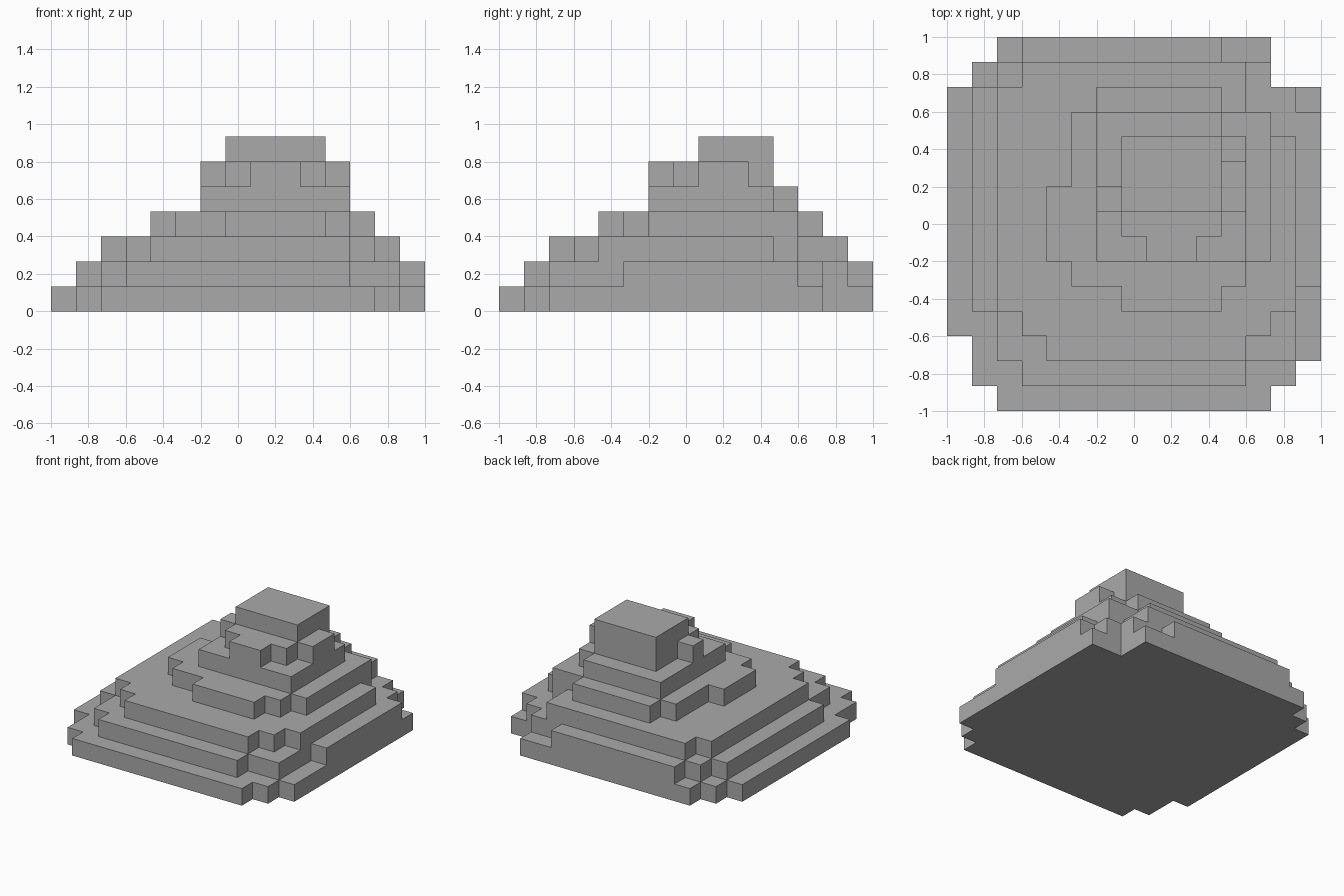
import bpy
import bmesh

default_cube = bpy.data.objects.get("Cube")
if default_cube:
    bpy.data.objects.remove(default_cube, do_unlink=True)

GRID = 15
CELL = 2 / GRID

stone = bpy.data.materials.new("stone grey")
stone.use_nodes = True
grey = (0.4, 0.4, 0.4, 1)
stone.diffuse_color = grey
stone.node_tree.nodes["Principled BSDF"].inputs["Base Color"].default_value = grey


def terrace_outline(first_row, runs):
    """Walk up the right edge and back down the left edge of the stacked rows."""
    right_edge, left_edge = [], []
    row = first_row
    for depth, left, right in runs:
        right_edge += [(right, row), (right, row + depth)]
        left_edge += [(left, row), (left, row + depth)]
        row += depth
    walk = right_edge + left_edge[::-1]
    # Keep only the real corners of the stepped outline
    walk = [p for i, p in enumerate(walk) if p != walk[i - 1]]
    corners = []
    for i, point in enumerate(walk):
        before, after = walk[i - 1], walk[(i + 1) % len(walk)]
        straight_x = before[0] == point[0] == after[0]
        straight_y = before[1] == point[1] == after[1]
        if not (straight_x or straight_y):
            corners.append(point)
    return corners


def build_terrace(name, level, first_row, runs):
    """Extrude one stepped outline into a slab that is one cell high."""
    bm = bmesh.new()
    bottom = level * CELL
    verts = [bm.verts.new((x * CELL - 1, y * CELL - 1, bottom))
             for x, y in terrace_outline(first_row, runs)]
    base = bm.faces.new(verts)
    extruded = bmesh.ops.extrude_face_region(bm, geom=[base], use_keep_orig=True)
    raised = [v for v in extruded["geom"] if isinstance(v, bmesh.types.BMVert)]
    bmesh.ops.translate(bm, verts=raised, vec=(0, 0, CELL))
    bmesh.ops.recalc_face_normals(bm, faces=bm.faces[:])
    mesh = bpy.data.meshes.new(name)
    bm.to_mesh(mesh)
    bm.free()
    mesh.materials.append(stone)
    terrace = bpy.data.objects.new(name, mesh)
    bpy.context.collection.objects.link(terrace)


# Each terrace: name, first row from the front, then runs of
# (number of rows, left cell edge, right cell edge) going backwards
terraces = [
    ("base_terrace", 0, [(1, 2, 13), (1, 1, 14), (1, 1, 15), (10, 0, 15),
                         (1, 1, 13), (1, 2, 13)]),
    ("second_terrace", 1, [(1, 3, 12), (2, 2, 14), (1, 1, 14), (7, 1, 15),
                           (1, 1, 14), (1, 2, 13), (1, 3, 11)]),
    ("third_terrace", 2, [(1, 4, 12), (1, 3, 13), (7, 2, 14), (1, 2, 13),
                          (1, 2, 12), (1, 3, 12)]),
    ("fourth_terrace", 4, [(1, 7, 11), (1, 5, 12), (3, 4, 13), (3, 5, 13),
                           (1, 6, 11)]),
    ("fifth_terrace", 6, [(5, 6, 12), (1, 6, 11)]),
    ("sixth_terrace", 6, [(1, 8, 10), (1, 7, 11), (1, 6, 12), (1, 7, 12),
                          (1, 7, 11)]),
    ("summit_block", 8, [(3, 7, 11)]),
]

for level, (name, first_row, runs) in enumerate(terraces):
    build_terrace(name, level, first_row, runs)
